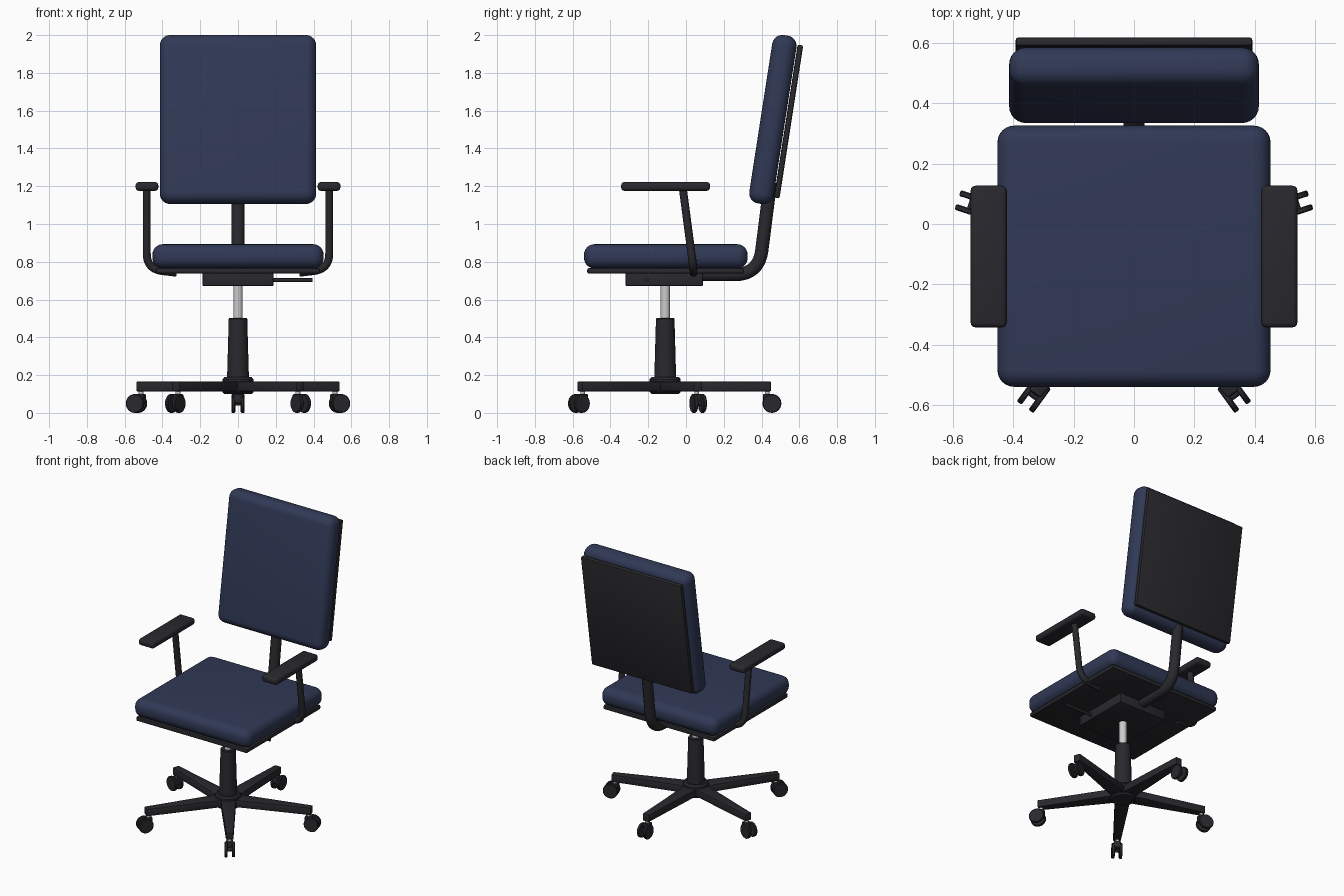
import bpy, bmesh, math
from mathutils import Matrix, Vector

if "Cube" in bpy.data.objects:
    bpy.data.objects.remove(bpy.data.objects["Cube"])


def make_material(name, rgb):
    m = bpy.data.materials.new(name)
    m.use_nodes = True
    m.diffuse_color = (*rgb, 1)
    m.node_tree.nodes["Principled BSDF"].inputs["Base Color"].default_value = (*rgb, 1)
    return m


BLUE = make_material("navy fabric", (0.03, 0.041, 0.092))
DARK = make_material("charcoal plastic", (0.022, 0.022, 0.027))
STEEL = make_material("light steel", (0.6, 0.6, 0.6))


def smooth(obj):
    bpy.ops.object.select_all(action='DESELECT')
    obj.select_set(True)
    bpy.context.view_layer.objects.active = obj
    bpy.ops.object.shade_smooth_by_angle(angle=math.radians(35))


def finish(bm, name, mat, matrix=None):
    if matrix is not None:
        bm.transform(matrix)
    bmesh.ops.recalc_face_normals(bm, faces=bm.faces[:])
    mesh = bpy.data.meshes.new(name)
    bm.to_mesh(mesh)
    bm.free()
    mesh.materials.append(mat)
    obj = bpy.data.objects.new(name, mesh)
    bpy.context.collection.objects.link(obj)
    smooth(obj)
    return obj


def box(name, mat, size, centre, bevel=0.0, segs=2, tilt=0.0, matrix=None, taper=1.0):
    """Rounded box; taper narrows the +x end in width."""
    bm = bmesh.new()
    bmesh.ops.create_cube(bm, size=1, matrix=Matrix.Diagonal((*size, 1)))
    for v in bm.verts:
        if v.co.x > 0:
            v.co.y *= taper
    if bevel:
        bmesh.ops.bevel(bm, geom=bm.edges[:], offset=bevel, segments=segs,
                        profile=0.5, affect='EDGES')
    local = Matrix.Translation(centre) @ Matrix.Rotation(tilt, 4, 'X')
    return finish(bm, name, mat, (matrix or Matrix()) @ local)


def lathe(name, mat, profile, matrix, segs=32):
    """Solid of revolution about local z from (radius, height) points."""
    bm = bmesh.new()
    rings = []
    for r, z in profile:
        rings.append([bm.verts.new((r * math.cos(a), r * math.sin(a), z))
                      for a in (2 * math.pi * i / segs for i in range(segs))])
    for low, high in zip(rings, rings[1:]):
        for i in range(segs):
            j = (i + 1) % segs
            bm.faces.new((low[i], low[j], high[j], high[i]))
    bm.faces.new(rings[0][::-1])
    bm.faces.new(rings[-1])
    return finish(bm, name, mat, matrix)


def tube(name, mat, points, radius, bend):
    """Round tube along straight runs joined by rounded corners."""
    pts = [Vector(p) for p in points]
    path = [pts[0]]
    for a, b, c in zip(pts, pts[1:], pts[2:]):
        start = b + (a - b).normalized() * bend
        end = b + (c - b).normalized() * bend
        for i in range(11):
            t = i / 10
            path.append(start * (1 - t) ** 2 + b * 2 * t * (1 - t) + end * t * t)
    path.append(pts[-1])
    curve = bpy.data.curves.new(name, 'CURVE')
    curve.dimensions = '3D'
    curve.bevel_depth = radius
    curve.bevel_resolution = 4
    curve.use_fill_caps = True
    spline = curve.splines.new('POLY')
    spline.points.add(len(path) - 1)
    for sp, p in zip(spline.points, path):
        sp.co = (*p, 1)
    curve.materials.append(mat)
    obj = bpy.data.objects.new(name, curve)
    bpy.context.collection.objects.link(obj)
    bpy.ops.object.select_all(action='DESELECT')
    obj.select_set(True)
    bpy.context.view_layer.objects.active = obj
    bpy.ops.object.convert(target='MESH')
    smooth(bpy.context.view_layer.objects.active)


BASE = Matrix.Translation((0, -0.11, 0))

# Central column
lathe("base_hub", DARK, [(0.072, 0.1), (0.082, 0.11), (0.082, 0.178), (0.072, 0.19)], BASE)
lathe("column_sleeve", DARK, [(0.058, 0.18), (0.049, 0.498), (0.046, 0.502)], BASE)
lathe("gas_lift", STEEL, [(0.025, 0.48), (0.025, 0.69)], BASE)

# Five legs with twin-wheel casters
for k in range(5):
    spoke = BASE @ Matrix.Rotation(math.radians(18 + 72 * k), 4, 'Z')
    box("base_leg", DARK, (0.53, 0.1, 0.052), (0.295, 0, 0.14), 0.006, 2,
        matrix=spoke, taper=0.48)
    lathe("caster_stem", STEEL, [(0.013, 0.085), (0.013, 0.12)],
          spoke @ Matrix.Translation((0.54, 0, 0)), 16)
    box("caster_bracket", DARK, (0.045, 0.045, 0.05), (0.54, 0, 0.076), 0.008, 2, matrix=spoke)
    for side in (-1, 1):
        wheel = (spoke @ Matrix.Translation((0.565, side * 0.024, 0.05))
                 @ Matrix.Rotation(math.pi / 2, 4, 'X'))
        lathe("caster_wheel", DARK,
              [(0.046, -0.01), (0.05, -0.006), (0.05, 0.006), (0.046, 0.01)], wheel, 24)
    axle = (spoke @ Matrix.Translation((0.565, 0, 0.05)) @ Matrix.Rotation(math.pi / 2, 4, 'X'))
    lathe("caster_axle", DARK, [(0.012, -0.02), (0.012, 0.02)], axle, 16)

# Seat
box("seat_mechanism", DARK, (0.375, 0.41, 0.068), (0, -0.115, 0.706), 0.005)
box("seat_plate", DARK, (0.87, 0.83, 0.03), (0, -0.108, 0.752), 0.01)
box("seat_cushion", BLUE, (0.906, 0.866, 0.128), (0, -0.107, 0.829), 0.055, 6)
tube("height_lever", DARK, [(0.17, -0.205, 0.703), (0.395, -0.205, 0.703)], 0.01, 0)

# Backrest
LEAN = math.radians(-8.8)
box("back_cushion", BLUE, (0.828, 0.13, 0.902), (0, 0.46, 1.553), 0.055, 6, LEAN)
box("back_plate", DARK, (0.786, 0.03, 0.82), (0, 0.543, 1.543), 0.01, 2, LEAN)
tube("back_support", DARK,
     [(0, 0.03, 0.732), (0, 0.385, 0.732), (0, 0.447, 1.22)], 0.035, 0.13)

# Armrests
for name, s in (("left", 1), ("right", -1)):
    box(name + "_arm_pad", DARK, (0.12, 0.47, 0.046), (s * 0.482, -0.108, 1.199), 0.016, 3)
    tube(name + "_arm_support", DARK,
         [(s * 0.483, -0.017, 1.19), (s * 0.483, 0.04, 0.76), (s * 0.325, 0.04, 0.742)],
         0.021, 0.085)
